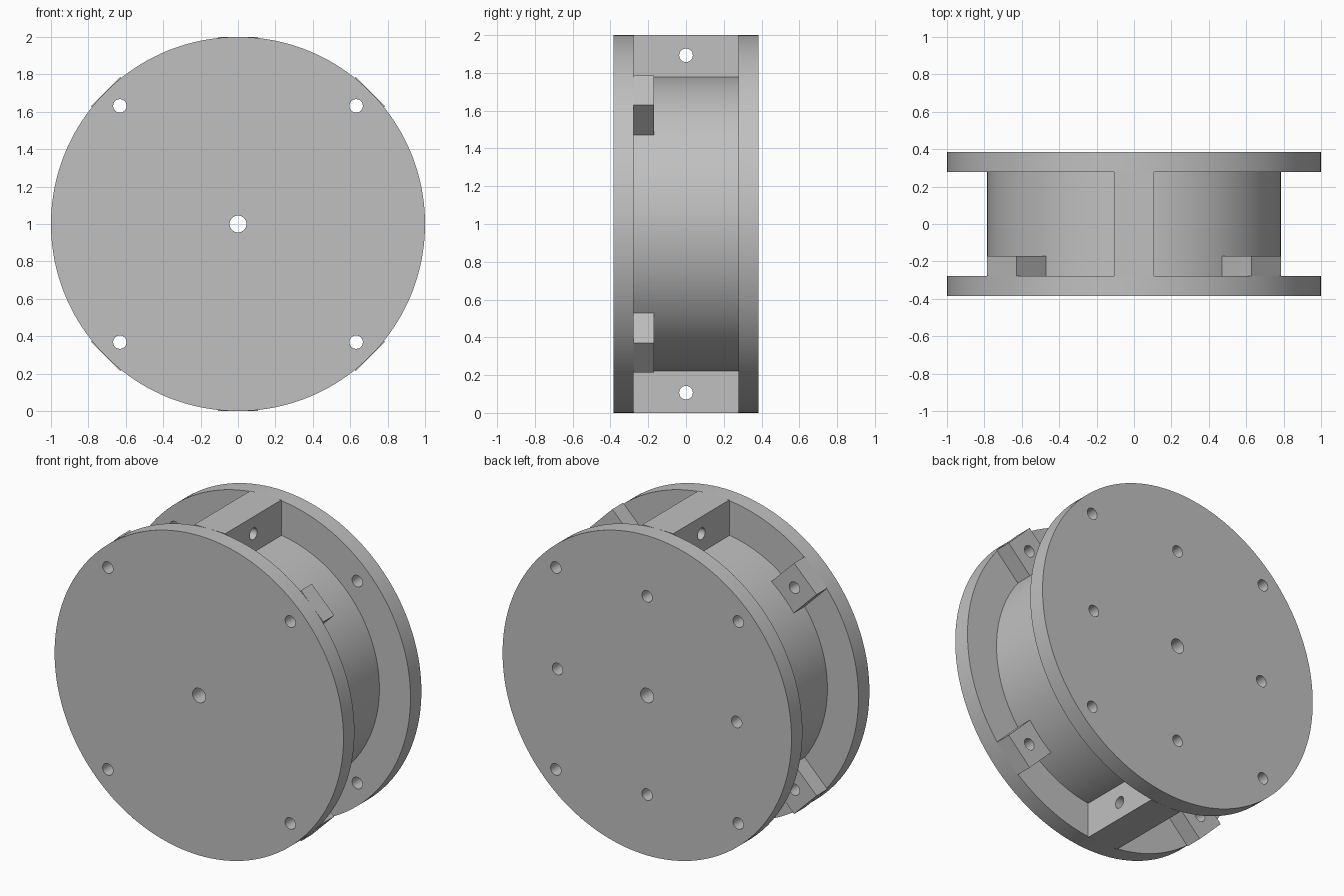
import bpy, bmesh, math
from mathutils import Matrix, Vector

cube = bpy.data.objects.get("Cube")
if cube:
    bpy.data.objects.remove(cube, do_unlink=True)

R, CORE, HALF, INNER = 1.0, 0.785, 0.385, 0.277
MID = Vector((0, 0, 1))

grey = bpy.data.materials.new("plain grey")
grey.use_nodes = True
colour = (0.53, 0.53, 0.53, 1)
grey.diffuse_color = colour
grey.node_tree.nodes["Principled BSDF"].inputs["Base Color"].default_value = colour


def finish(name, bm):
    mesh = bpy.data.meshes.new(name)
    bm.to_mesh(mesh)
    bm.free()
    obj = bpy.data.objects.new(name, mesh)
    mesh.materials.append(grey)
    bpy.context.collection.objects.link(obj)
    return obj


def add_rod(bm, x, z, radius, y0, y1, sides=32):
    """Cylinder along y; x and z are measured from the wheel axis."""
    m = Matrix.Translation(MID + Vector((x, (y0 + y1) / 2, z))) @ Matrix.Rotation(math.pi / 2, 4, 'X')
    bmesh.ops.create_cone(bm, cap_ends=True, segments=sides, radius1=radius,
                          radius2=radius, depth=abs(y1 - y0), matrix=m)


def disc(name, radius, y0, y1):
    bm = bmesh.new()
    add_rod(bm, 0, 0, radius, y0, y1, 160)
    return finish(name, bm)


def rim_block(name, angle, half_width, y0, y1):
    """Block reaching from the drum to the rim, turned about the axis."""
    bm = bmesh.new()
    inner = CORE - 0.02
    m = (Matrix.Translation(MID) @ Matrix.Rotation(angle, 4, 'Y')
         @ Matrix.Translation((0, (y0 + y1) / 2, (inner + R) / 2))
         @ Matrix.Diagonal((half_width * 2, y1 - y0, R - inner, 1)))
    bmesh.ops.create_cube(bm, size=1, matrix=m)
    return finish(name, bm)


# Flanges and drum
parts = [disc("front_plate", R, -HALF, -INNER),
         disc("back_plate", R, INNER, HALF),
         disc("drum", CORE, -INNER, INNER)]

# Spacer blocks and diagonal screw lugs
for name, angle in (("top_spacer", 0), ("bottom_spacer", math.pi)):
    parts.append(rim_block(name, angle, 0.107, -INNER, INNER))
lugs = ("upper_left_lug", "lower_left_lug", "lower_right_lug", "upper_right_lug")
for i, name in enumerate(lugs):
    parts.append(rim_block(name, math.pi / 4 + i * math.pi / 2, 0.11, -INNER, -0.17))

# Hole cutter: axle, corner screws, blind back holes, spacer cross holes
bm = bmesh.new()
add_rod(bm, 0, 0, 0.045, -0.5, 0.5)
for i in range(4):
    a = i * math.pi / 2
    b = a + math.pi / 4
    add_rod(bm, 0.893 * math.cos(b), 0.893 * math.sin(b), 0.036, -0.5, 0.5)
    add_rod(bm, 0.62 * math.cos(a), 0.62 * math.sin(a), 0.036, 0, 0.5)
for z in (-0.893, 0.893):
    m = Matrix.Translation(MID + Vector((0, 0, z))) @ Matrix.Rotation(math.pi / 2, 4, 'Y')
    bmesh.ops.create_cone(bm, cap_ends=True, segments=32, radius1=0.036,
                          radius2=0.036, depth=0.4, matrix=m)
cutter = finish("hole_cutter", bm)
cutter.hide_render = True

for obj in parts:
    mod = obj.modifiers.new("holes", 'BOOLEAN')
    mod.operation = 'DIFFERENCE'
    mod.solver = 'EXACT'
    mod.object = cutter
    bpy.ops.object.select_all(action='DESELECT')
    obj.select_set(True)
    bpy.context.view_layer.objects.active = obj
    bpy.ops.object.modifier_apply(modifier=mod.name)
    bpy.ops.object.shade_smooth_by_angle(angle=math.radians(30))
bpy.data.objects.remove(cutter, do_unlink=True)
